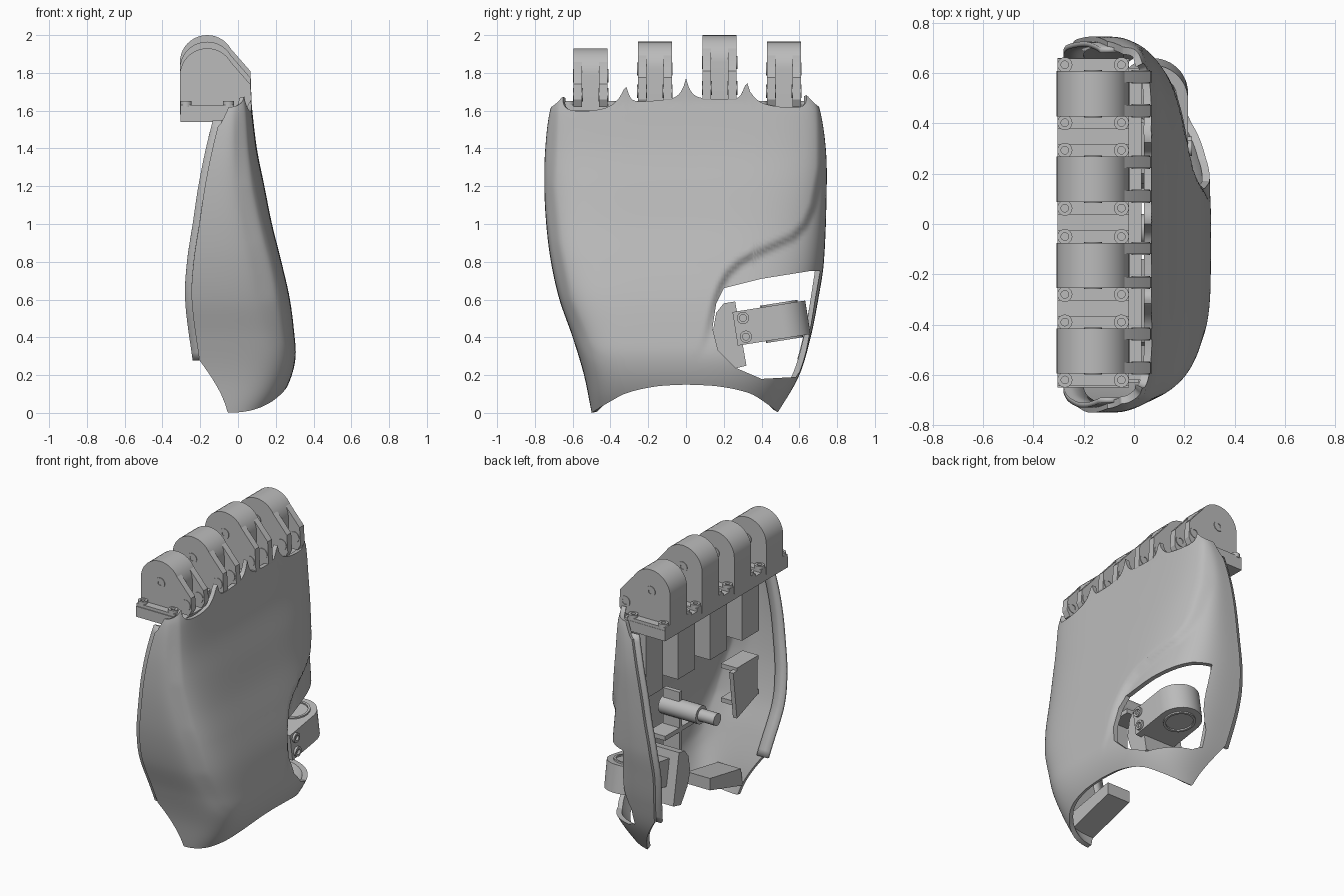
import bpy, bmesh, math
from mathutils import Vector, Matrix

if "Cube" in bpy.data.objects:
    bpy.data.objects.remove(bpy.data.objects["Cube"])

grey = bpy.data.materials.new("plain grey")
grey.use_nodes = True
grey.diffuse_color = (0.5, 0.5, 0.5, 1)
grey.node_tree.nodes["Principled BSDF"].inputs["Base Color"].default_value = (0.5, 0.5, 0.5, 1)


def finish(name, bm, angle=30):
    mesh = bpy.data.meshes.new(name)
    bm.to_mesh(mesh)
    bm.free()
    mesh.materials.append(grey)
    ob = bpy.data.objects.new(name, mesh)
    bpy.context.collection.objects.link(ob)
    select(ob)
    bpy.ops.object.shade_smooth_by_angle(angle=math.radians(angle))
    return ob


def select(ob):
    bpy.ops.object.select_all(action="DESELECT")
    ob.select_set(True)
    bpy.context.view_layer.objects.active = ob


def prism(name, pts, axis, lo, hi, matrix=None):
    """Extrude a 2D outline along an axis; the outline uses the other two in order."""
    bm = bmesh.new()
    def place(p, d):
        c = list(p)
        c.insert(axis, d)
        return c
    face = bm.faces.new([bm.verts.new(place(p, lo)) for p in pts])
    ext = bmesh.ops.extrude_face_region(bm, geom=[face])
    shift = Vector(place((0, 0), hi - lo))
    for v in ext["geom"]:
        if isinstance(v, bmesh.types.BMVert):
            v.co += shift
    bmesh.ops.recalc_face_normals(bm, faces=bm.faces)
    if matrix:
        bm.transform(matrix)
    return finish(name, bm)


def box(name, x, y, z):
    return prism(name, [(y[0], z[0]), (y[1], z[0]), (y[1], z[1]), (y[0], z[1])], 0, *x)


def circle(cx, cy, r, a=0, b=360, n=24):
    return [(cx + r * math.cos(math.radians(a + (b - a) * i / n)),
             cy + r * math.sin(math.radians(a + (b - a) * i / n)))
            for i in range(n + (b - a < 360))]


def ring(name, cx, cy, r, hole, axis, lo, hi, matrix=None):
    """Raised round boss with a sunken centre."""
    depth = (hi - lo) * 0.7
    bm = bmesh.new()
    prof = [(0, lo), (r, lo), (r, hi), (hole, hi), (hole, hi - depth), (0, hi - depth)]
    vs = [bm.verts.new((p, 0, q)) for p, q in prof]
    es = [bm.edges.new(e) for e in zip(vs, vs[1:])]
    bmesh.ops.spin(bm, geom=vs + es, axis=(0, 0, 1), cent=(0, 0, 0), angle=2 * math.pi, steps=20)
    bmesh.ops.remove_doubles(bm, verts=bm.verts, dist=1e-4)
    for v in bm.verts:
        a, b, d = v.co
        c = [cx + a, cy + b]
        c.insert(axis, d)
        v.co = c
    bmesh.ops.recalc_face_normals(bm, faces=bm.faces)
    if matrix:
        bm.transform(matrix)
    return finish(name, bm)


def sheet(name, grid):
    """Skin rows of points with quads."""
    bm = bmesh.new()
    vs = [[bm.verts.new(p) for p in row] for row in grid]
    for a, b in zip(vs, vs[1:]):
        for j in range(len(a) - 1):
            bm.faces.new((a[j], b[j], b[j + 1], a[j + 1]))
    return finish(name, bm)


def curve(table, t):
    """Smooth curve through (position, value) knots."""
    t = min(max(t, table[0][0]), table[-1][0])
    k = next(i for i in range(len(table) - 1) if t <= table[i + 1][0])
    def slope(i):
        (a, p), (b, q) = table[max(0, i - 1)], table[min(len(table) - 1, i + 1)]
        return (q - p) / (b - a)
    (a, p), (b, q) = table[k], table[k + 1]
    h, u = b - a, (t - a) / (b - a)
    return (p * (1 + 2 * u) * (1 - u) ** 2 + q * u * u * (3 - 2 * u)
            + h * u * (1 - u) * (slope(k) * (1 - u) - slope(k + 1) * u))


def smooth(t):
    t = min(1, max(0, t))
    return t * t * (3 - 2 * t)


# Palm shell: rounded open cross-sections stacked up the height
FRONT = [(0, .17), (.1, .24), (.2, .285), (.3, .305), (.4, .3), (.6, .275), (.8, .23),
         (1, .18), (1.2, .14), (1.4, .1), (1.65, .07)]
RIM = [(0, -.2), (.28, -.24), (.6, -.28), (.8, -.27), (1, -.24), (1.2, -.21), (1.4, -.17), (1.6, -.12)]
WIDE_NEG = [(0, .5), (.2, .54), (.4, .6), (.6, .67), (.8, .715), (1, .74), (1.2, .75), (1.4, .745), (1.6, .72), (1.7, .68)]
WIDE_POS = [(0, .49), (.2, .6), (.4, .66), (.6, .7), (.8, .73), (1.2, .745), (1.4, .74), (1.6, .71), (1.7, .67)]
ROUND_NEG = [(0, 4.3), (.4, 5.2), (.8, 5.5), (1.2, 4.8), (1.6, 5)]
ROUND_POS = [(0, 3), (.5, 3.4), (.8, 3.6), (1.2, 4.2), (1.6, 5)]
BOTTOM = [(0, .15), (.3, .14), (.6, .105), (.8, .055), (1, 0)]
TOP = [(-.75, 1.6), (-.5, 1.6), (-.2, 1.65), (.2, 1.66), (.5, 1.62), (.75, 1.6)]
PAD = [(-.66, 1.9), (-.69, 1.2), (-.66, .9), (-.6, .6), (-.5, .36), (-.38, .27), (-.2, .24), (-.08, .25),
       (0, .28), (.05, .33), (.08, .4), (.13, .6), (.16, .68), (.2, .75), (.27, .815), (.35, .86),
       (.55, .95), (.61, 1.01), (.65, 1.1), (.69, 1.3), (.69, 1.9)]
CUSPS = [(-.68, .08), (-.34, .12), (0, .11), (.34, .12), (.67, .08)]


def outside_pad(y, z):
    p, inside, best = Vector((y, z)), False, 9
    for i, b in enumerate(PAD):
        a, b = Vector(PAD[i - 1]), Vector(b)
        d = b - a
        best = min(best, (a + d * min(1, max(0, (p - a).dot(d) / d.dot(d))) - p).length)
        if (a.y > z) != (b.y > z) and y < a.x + (z - a.y) * d.x / d.y:
            inside = not inside
    return 0 if inside else best


def section(phi, z):
    """Sideways position and outward fraction of the rounded cross-section."""
    c, s = math.cos(phi), max(0, math.sin(phi))
    n = curve(ROUND_POS if c > 0 else ROUND_NEG, z)
    r = (abs(c) ** n + s ** n) ** (-1 / n)
    return c * r * curve(WIDE_POS if c > 0 else WIDE_NEG, z), s * r, abs(c) * r


ROWS, COLS = 70, 180
grid = []
for i in range(ROWS + 1):
    row = []
    for j in range(COLS + 1):
        phi = math.pi * j / COLS
        y, out, side = section(phi, 1.6)
        top = curve(TOP, y) + sum(h * math.exp(-abs(y - k) / .028) for k, h in CUSPS)
        top -= .1 * (1 - smooth(out / .3))
        y, out, side = section(phi, 0)
        low = .28 * (1 - out / .33) if out < .33 else curve(BOTTOM, side)
        z = low + (top - low) * i / ROWS
        y, out, side = section(phi, z)
        rim = curve(RIM, z) + .035
        x = rim + (curve(FRONT, z) - rim) * out
        x -= .035 * out * smooth(outside_pad(y, z) / .05) * smooth((z - .25) / .45)
        row.append((x, y, z))
    grid.append(row)
shell = sheet("palm_shell", grid)
solid = shell.modifiers.new("thickness", "SOLIDIFY")
solid.thickness, solid.offset = .03, -1

# Thumb opening
hole = [(.2, .66), (.4, .71), (.65, .75), (.71, .75), (.68, .58), (.65, .4), (.62, .24), (.58, .19),
        (.4, .18), (.26, .24), (.17, .33), (.14, .45), (.16, .58)]
cutter = prism("thumb_opening_cutter", hole, 0, -.04, .5)
cutter.hide_render = True
cut = shell.modifiers.new("opening", "BOOLEAN")
cut.operation, cut.solver, cut.object = "DIFFERENCE", "EXACT", cutter
select(shell)
for m in ("thickness", "opening"):
    bpy.ops.object.modifier_apply(modifier=m)
bpy.data.objects.remove(cutter)
bpy.ops.object.shade_smooth_by_angle(angle=math.radians(35))

# Stepped lips just inside the two long rims
for name, sgn, wide in (("left_lip", 1, WIDE_POS), ("right_lip", -1, WIDE_NEG)):
    heights = [.28 + 1.27 * i / 30 for i in range(31)]
    lip = sheet(name, [[(curve(RIM, z) + d, sgn * (curve(wide, z) - .03), z) for d in (0, .08)] for z in heights])
    lip.modifiers.new("thickness", "SOLIDIFY").thickness = .02
    lip.modifiers["thickness"].offset = 0

# Knuckle rail and four finger knuckles
box("knuckle_rail", (-.305, -.02), (-.65, .66), (1.54, 1.61))
box("rail_deck", (-.02, .03), (-.62, .62), (1.54, 1.6))
for k, (yc, top) in enumerate([(-.505, 1.93), (-.165, 1.965), (.178, 2), (.518, 1.965)], 1):
    zc, xc, r = top - .145, -.163, .145
    tag = f"knuckle_{k}_"
    body = [(xc - r, 1.58)] + circle(xc, zc, r, 180, 0, 20) + [(xc + r, 1.58)]
    prism(tag + "body", body, 1, yc - .09, yc + .09)
    for sgn in (-1, 1):
        ring(tag + "pivot", xc, zc, .035, .015, 1, yc + sgn * .08, yc + sgn * .094)
    box(tag + "base", (-.305, -.02), (yc - .14, yc + .14), (1.6, 1.63))
    # Forked lugs toward the palm
    drop = top - 2
    lug = [(-.1, 1.97 + drop), (-.04, 1.93 + drop), (.065, 1.81 + drop), (.072, 1.66), (.05, 1.62), (-.06, 1.62)]
    for sgn in (-1, 1):
        lo, hi = sorted((yc + sgn * .045, yc + sgn * .09))
        prism(tag + "lug", lug, 1, lo, hi)
        ring(tag + "lug_pin", .027, 1.72 + drop / 2, .036, .02, 1, lo - .004, hi + .004)
        for x in (-.275, -.05):
            ring(tag + "screw", x, yc + sgn * .115, .03, .015, 2, 1.62, 1.65)
    # Tendon housing hanging inside the shell
    box(f"inner_housing_{k}", (-.12, .01), (yc - .1, yc + .08), (1.08, 1.56))

# Thumb joint on a slightly tilted upright axis
tilt = Matrix.Translation((.075, .26, .445)) @ Matrix.Rotation(math.radians(9), 4, "X")
band = [(.14, 0)] + circle(0, .25, .14, 0, 180, 24) + [(-.14, 0)]
prism("thumb_band", band, 2, -.09, .09, tilt)
ring("thumb_disc_top", 0, .25, .1, .085, 2, .08, .1, tilt)
ring("thumb_disc_bottom", 0, .25, .1, .085, 2, -.08, -.1, tilt)
mount = [(.14, .42), (.16, .53), (.2, .58), (.26, .59), (.29, .42), (.32, .25), (.24, .23), (.17, .33)]
prism("thumb_mount", mount, 0, -.13, .17)
for z in (-.05, .05):
    ring("thumb_screw", .05, z, .032, .018, 0, .13, .155, tilt)

# Inner fittings
prism("spool_shaft", circle(-.02, .73, .06), 0, -.1, .18)
prism("spool_tip", circle(-.02, .73, .04), 0, -.22, -.1)
box("cross_rib", (.05, .18), (-.15, .15), (.58, .61))
box("upright_rib", (.05, .17), (-.03, 0), (.35, .85))
bracket = [(-.62, .64), (-.4, .56), (-.36, .88), (-.62, .9)]
prism("side_bracket_plate", bracket, 0, -.1, -.07)
for z in (.64, .87):
    box("side_bracket_shelf", (-.1, .02), (-.63, -.4), (z, z + .03))
prism("wrist_block", [(-.49, .07), (-.47, .19), (-.14, .25), (-.14, .17)], 0, -.08, .09)
